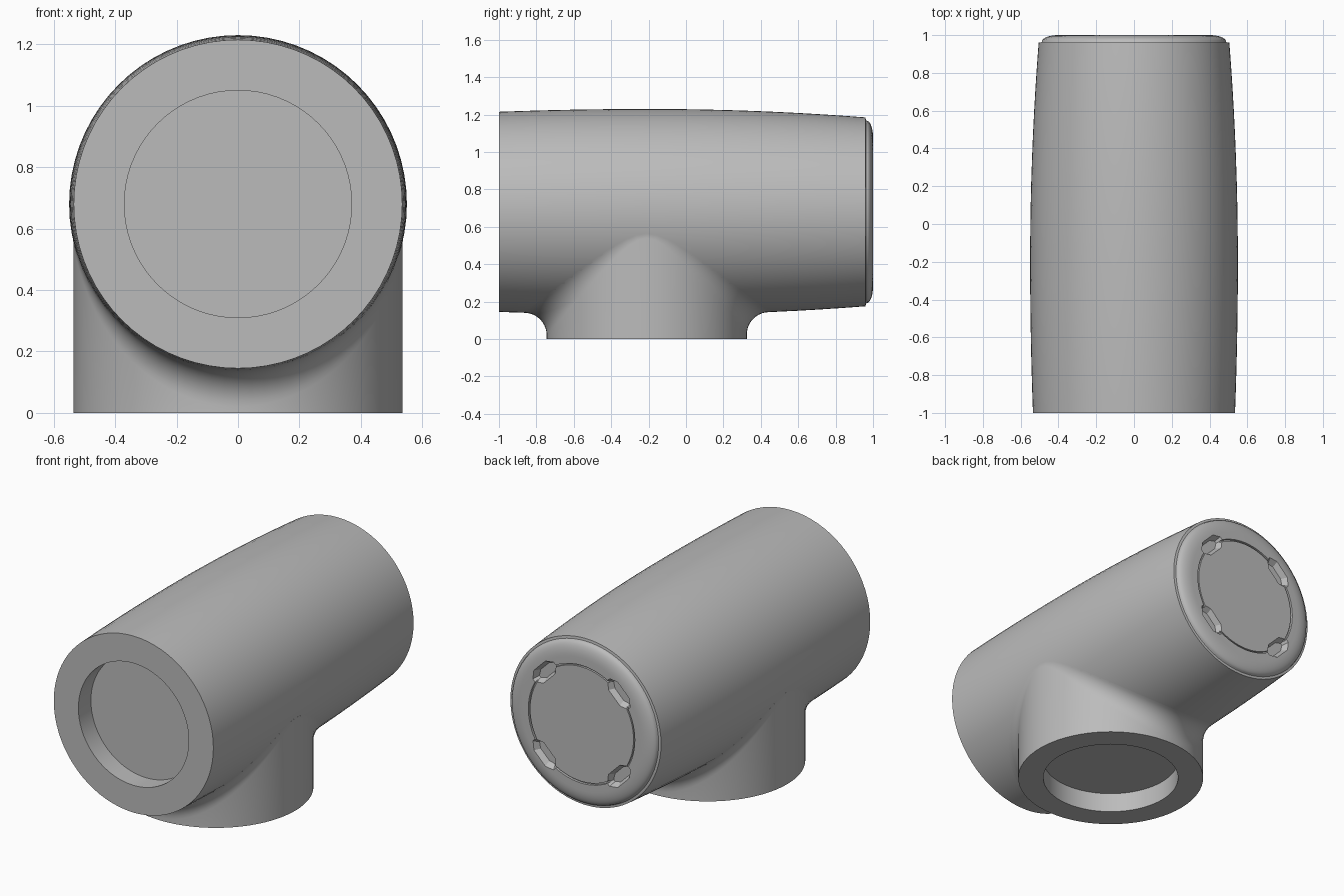
import bpy, bmesh, math
from mathutils import Vector

if "Cube" in bpy.data.objects:
    bpy.data.objects.remove(bpy.data.objects["Cube"])

AXIS_Z = 0.68      # height of the main barrel axis
FOOT_Y = -0.21     # position of the branch axis
FOOT_R = 0.535     # branch radius
FILLET = 0.12      # blend radius between branch and barrel
SEG = 72

grey = bpy.data.materials.new("mid_grey")
grey.diffuse_color = (0.5, 0.5, 0.5, 1)
grey.use_nodes = True
grey.node_tree.nodes["Principled BSDF"].inputs["Base Color"].default_value = grey.diffuse_color


def barrel_radius(y):
    """Slightly bulged barrel, widest near y = -0.2."""
    d = y + 0.2
    return 0.55 - (0.0335 if d > 0 else 0.0235) * d * d


def skin(name, rings, start, end):
    """Closed surface through rings of points, with a centre point at each end."""
    bm = bmesh.new()
    loops = [[bm.verts.new(p) for p in ring] for ring in rings]
    n = len(loops[0])
    for a, b in zip(loops, loops[1:]):
        for i in range(n):
            j = (i + 1) % n
            bm.faces.new((a[i], a[j], b[j], b[i]))
    for loop, tip in ((loops[0], start), (loops[-1], end)):
        c = bm.verts.new(tip)
        for i in range(n):
            bm.faces.new((loop[i], loop[(i + 1) % n], c))
    bmesh.ops.recalc_face_normals(bm, faces=bm.faces)
    mesh = bpy.data.meshes.new(name)
    bm.to_mesh(mesh)
    bm.free()
    mesh.materials.append(grey)
    ob = bpy.data.objects.new(name, mesh)
    bpy.context.collection.objects.link(ob)
    return ob


def smooth(ob, degrees):
    bpy.ops.object.select_all(action='DESELECT')
    ob.select_set(True)
    bpy.context.view_layer.objects.active = ob
    bpy.ops.object.shade_smooth_by_angle(angle=math.radians(degrees))


# Main barrel: front recess, bulged wall, rounded back rim, groove, back disc
profile = [(0.37, -0.88), (0.37, -1.0)]
profile += [(barrel_radius(y), y) for y in [-1 + 1.96 * i / 16 for i in range(17)]]
profile += [(0.49, 0.962)]
profile += [(0.40 + 0.088 * math.cos(t), 0.965 + 0.035 * math.sin(t))
            for t in [math.pi / 2 * i / 8 for i in range(9)]]
profile += [(0.357, 1.0), (0.357, 0.985), (0.347, 0.985), (0.347, 0.998)]
angles = [2 * math.pi * i / SEG for i in range(SEG)]
barrel = skin("barrel",
              [[(r * math.cos(t), y, AXIS_Z + r * math.sin(t)) for t in angles]
               for r, y in profile],
              (0, -0.88, AXIS_Z), (0, 0.998, AXIS_Z))

# Four tapered pockets cut across the groove on the diagonals
for k in range(4):
    a = math.pi / 4 + k * math.pi / 2
    radial = Vector((math.cos(a), 0, math.sin(a)))
    tangent = Vector((-math.sin(a), 0, math.cos(a)))
    rings = []
    for y, half_l, half_w in ((0.965, 0.075, 0.028), (1.01, 0.105, 0.050)):
        c = radial * 0.352 + Vector((0, y, AXIS_Z))
        outline = [(-1, 0.25), (-0.55, 1), (0.55, 1), (1, 0.25),
                   (1, -0.25), (0.55, -1), (-0.55, -1), (-1, -0.25)]
        rings.append([c + tangent * u * half_l + radial * v * half_w
                      for u, v in outline])
    centre = radial * 0.352 + Vector((0, 0, AXIS_Z))
    cutter = skin("pocket_cutter", rings, centre + Vector((0, 0.965, 0)),
                  centre + Vector((0, 1.01, 0)))
    cutter.hide_render = True
    mod = barrel.modifiers.new("pocket", 'BOOLEAN')
    mod.operation = 'DIFFERENCE'
    mod.solver = 'EXACT'
    mod.object = cutter
    bpy.context.view_layer.objects.active = barrel
    bpy.ops.object.modifier_apply(modifier=mod.name)
    bpy.data.objects.remove(cutter)
smooth(barrel, 30)


# Branch: recessed foot, short wall and a rolling-ball fillet into the barrel
def fillet_arc(t, steps=10):
    cx = (FOOT_R + FILLET) * math.cos(t)
    cy = FOOT_Y + (FOOT_R + FILLET) * math.sin(t)
    reach = barrel_radius(cy) + FILLET
    cz = AXIS_Z - math.sqrt(reach * reach - cx * cx)
    c = Vector((cx, cy, cz))
    to_branch = Vector((-math.cos(t), -math.sin(t), 0))
    to_barrel = Vector((-cx, 0, AXIS_Z - cz)).normalized()
    return [c + to_branch.slerp(to_barrel, i / steps) * FILLET
            for i in range(steps + 1)]


def circle(r, z):
    return [(r * math.cos(t), FOOT_Y + r * math.sin(t), z) for t in angles]


arcs = [fillet_arc(t) for t in angles]
rings = [circle(0.39, 0.12), circle(0.39, 0), circle(FOOT_R, 0)]
rings += [list(ring) for ring in zip(*arcs)]
branch = skin("branch", rings, (0, FOOT_Y, 0.12), (0, FOOT_Y, 0.5))
smooth(branch, 40)
